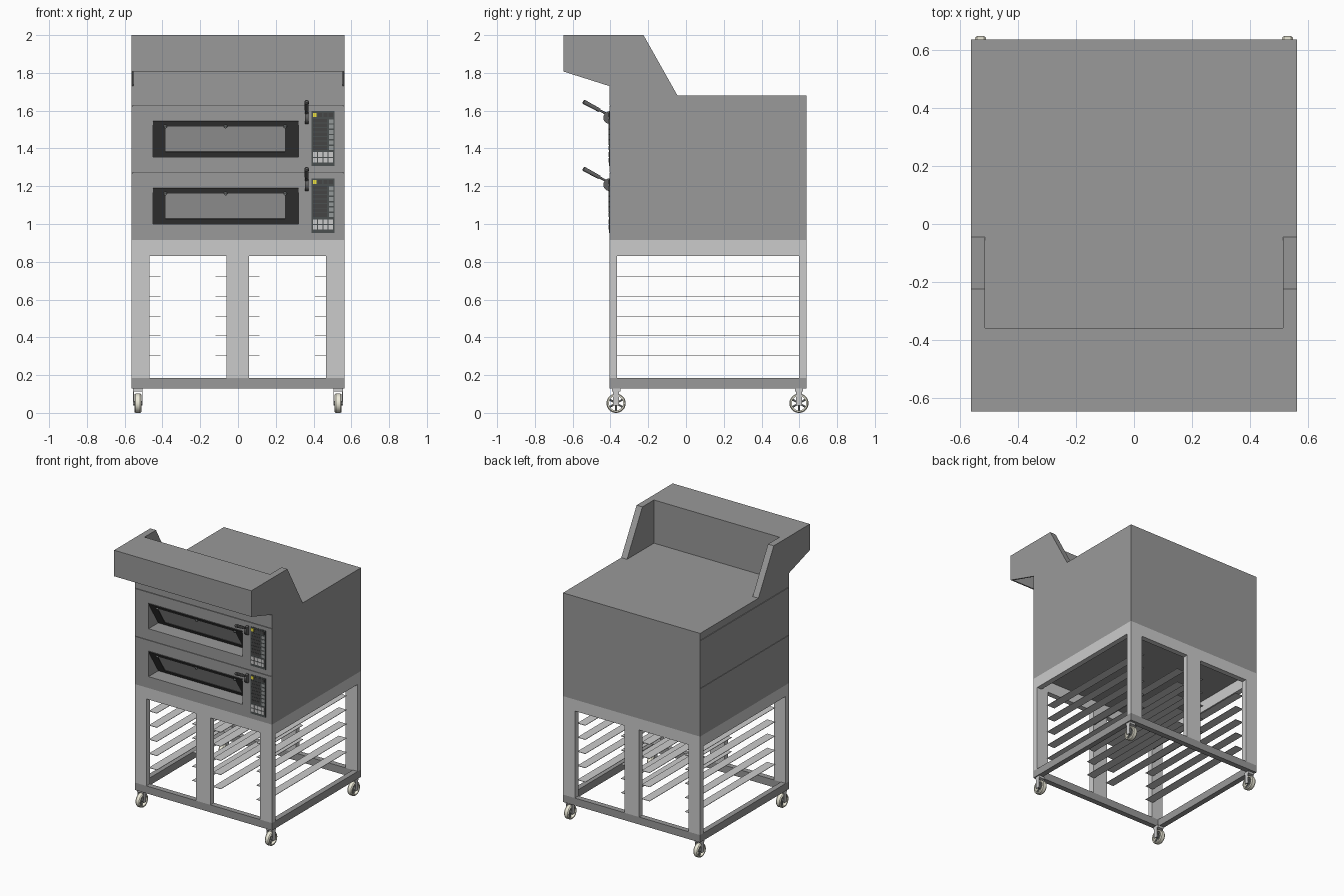
import bpy, bmesh, math
from mathutils import Matrix, Vector

if "Cube" in bpy.data.objects:
    bpy.data.objects.remove(bpy.data.objects["Cube"])


def material(name, r, g, b):
    m = bpy.data.materials.new(name)
    m.diffuse_color = (r, g, b, 1)
    m.use_nodes = True
    m.node_tree.nodes["Principled BSDF"].inputs["Base Color"].default_value = m.diffuse_color
    return m


STEEL = material("steel", 0.32, 0.32, 0.32)
LIGHT = material("light_steel", 0.54, 0.54, 0.54)
DARK = material("dark_frame", 0.06, 0.06, 0.06)
PANEL = material("panel_black", 0.07, 0.08, 0.08)
GLASS = material("glass_grey", 0.8, 0.8, 0.8)
GREY = material("mid_grey", 0.12, 0.12, 0.12)
BUTTON = material("button_grey", 0.3, 0.32, 0.32)
KEY = material("key_light", 0.6, 0.6, 0.6)
YELLOW = material("yellow", 0.85, 0.75, 0.05)
CREAM = material("cream_tyre", 0.85, 0.83, 0.7)


def finish(name, bm, mat, smooth=False):
    bmesh.ops.recalc_face_normals(bm, faces=bm.faces)
    me = bpy.data.meshes.new(name)
    bm.to_mesh(me)
    bm.free()
    ob = bpy.data.objects.new(name, me)
    bpy.context.collection.objects.link(ob)
    me.materials.append(mat)
    if smooth:
        bpy.ops.object.select_all(action='DESELECT')
        ob.select_set(True)
        bpy.context.view_layer.objects.active = ob
        bpy.ops.object.shade_smooth_by_angle(angle=math.radians(35))
    return ob


def boxes(name, bounds, mat, frame=Matrix()):
    """One mesh from boxes given as (x0, x1, y0, y1, z0, z1)."""
    bm = bmesh.new()
    for x0, x1, y0, y1, z0, z1 in bounds:
        m = Matrix.Translation(((x0 + x1) / 2, (y0 + y1) / 2, (z0 + z1) / 2))
        m = frame @ m @ Matrix.Diagonal((x1 - x0, y1 - y0, z1 - z0, 1))
        bmesh.ops.create_cube(bm, size=1, matrix=m)
    return finish(name, bm, mat)


def prism(name, yz, spans, mat):
    """Extrude a (y, z) profile over each x span."""
    bm = bmesh.new()
    for x0, x1 in spans:
        f = bm.faces.new([bm.verts.new((x0, y, z)) for y, z in yz])
        g = bmesh.ops.extrude_face_region(bm, geom=[f])["geom"]
        vs = [v for v in g if isinstance(v, bmesh.types.BMVert)]
        bmesh.ops.translate(bm, verts=vs, vec=(x1 - x0, 0, 0))
    return finish(name, bm, mat)


def rods(name, parts, mat, seg=16):
    """One mesh from cones/cylinders given as (start, end, r0, r1)."""
    bm = bmesh.new()
    for a, b, r0, r1 in parts:
        a, b = Vector(a), Vector(b)
        d = b - a
        m = Matrix.Translation((a + b) / 2) @ d.to_track_quat('Z', 'Y').to_matrix().to_4x4()
        bmesh.ops.create_cone(bm, cap_ends=True, segments=seg, radius1=r0,
                              radius2=r1, depth=d.length, matrix=m)
    return finish(name, bm, mat, True)


def ring(name, centre, profile, mat, seg=32):
    """Lathe a closed (radius, x) profile around the x axis."""
    bm = bmesh.new()
    rows = []
    for i in range(seg):
        a = 2 * math.pi * i / seg
        rows.append([bm.verts.new(Vector(centre) + Vector((x, r * math.cos(a), r * math.sin(a))))
                     for r, x in profile])
    n = len(profile)
    for i in range(seg):
        p, q = rows[i], rows[(i + 1) % seg]
        for j in range(n):
            k = (j + 1) % n
            bm.faces.new((p[j], p[k], q[k], q[j]))
    return finish(name, bm, mat, True)


W, F, B = 0.5625, -0.405, 0.638      # half width, front, back of the oven
H = -0.648                           # front of the hood

# Seam fillers between the decks, top section and cover sheets
boxes("deck_seams", [(-W + 0.006, W - 0.006, F + 0.006, B - 0.004, z - 0.008, z + 0.008)
                     for z in (1.27, 1.626)], DARK)
boxes("oven_top", [(-W, W, F, B, 1.628, 1.68)], STEEL)
boxes("right_cover", [(W - 0.004, W, F + 0.004, B, 0.915, 1.68)], STEEL)
boxes("back_cover", [(-W, W, B - 0.003, B, 0.915, 1.68)], STEEL)

for deck, dz, z0 in (("upper", 0.0, 1.272), ("lower", -0.355, 0.915)):
    # Deck housing with a wedge-shaped door recess
    body = boxes(deck + "_deck", [(-W, W, F, B, z0, 1.624 + dz)], STEEL)
    cut = prism("cutter", [(-0.45, 1.545 + dz), (F, 1.545 + dz),
                           (-0.285, 1.355 + dz), (-0.45, 1.355 + dz)], [(-0.45, 0.32)], DARK)
    cut.hide_render = True
    mod = body.modifiers.new("recess", 'BOOLEAN')
    mod.operation, mod.object, mod.solver = 'DIFFERENCE', cut, 'EXACT'
    bpy.context.view_layer.objects.active = body
    bpy.ops.object.modifier_apply(modifier=mod.name)
    bpy.data.objects.remove(cut)

    # Sloping door: local y runs up the slope, local z points outward
    v = Vector((0, -0.12, 0.19))
    L = v.length
    v.normalize()
    n = Vector((1, 0, 0)).cross(v)
    frame = Matrix(((1, 0, 0, 0), (0, v.y, n.y, -0.285),
                    (0, v.z, n.z, 1.355 + dz), (0, 0, 0, 1)))
    lo, hi, t0, t1 = 0.035, L - 0.03, -0.004, 0.005
    boxes(deck + "_door_frame", [(-0.45, -0.385, 0, L, t0, t1), (0.25, 0.32, 0, L, t0, t1),
                                 (-0.385, 0.25, 0, lo, t0, t1),
                                 (-0.385, 0.25, hi, L, t0, t1)], DARK, frame)
    boxes(deck + "_door_glass", [(-0.385, 0.25, lo, hi, t0, 0.002)], GLASS, frame)
    rods(deck + "_door_studs", [(frame @ Vector((x, hi, 0)), frame @ Vector((x, hi, 0.012)),
                                 0.01, 0.008) for x in (-0.385, -0.065, 0.25)], BUTTON)

    # Control panel with display, side keys and bottom keypad
    boxes(deck + "_control_panel", [(0.39, 0.512, F - 0.003, F + 0.002,
                                     1.308 + dz, 1.597 + dz)], PANEL)
    y0, y1 = F - 0.006, F - 0.002
    boxes(deck + "_lamp", [(0.396, 0.416, y0, y1, 1.566 + dz, 1.588 + dz)], YELLOW)
    boxes(deck + "_display", [(0.396, 0.472, y0 + 0.001, y1, 1.393 + 0.024 * i + dz,
                               1.413 + 0.024 * i + dz) for i in range(7)]
          + [(0.424 + 0.028 * i, 0.446 + 0.028 * i, y0 + 0.001, y1,
              1.566 + dz, 1.588 + dz) for i in range(3)], DARK)
    boxes(deck + "_side_keys", [(0.481, 0.505, y0, y1, 1.393 + 0.028 * i + dz,
                                 1.414 + 0.028 * i + dz) for i in range(6)], BUTTON)
    boxes(deck + "_keypad", [(0.396 + 0.028 * i, 0.419 + 0.028 * i, y0, y1,
                              1.326 + 0.03 * j + dz, 1.35 + 0.03 * j + dz)
                             for i in range(4) for j in range(2)], KEY)

    # Door lever
    hx, z = 0.363, 1.563 + dz
    rods(deck + "_lever_hub", [((hx - 0.009, F, z), (hx + 0.009, F, z), 0.033, 0.033)], GREY, 24)
    rods(deck + "_lever_grip", [((hx, -0.415, z + 0.017), (hx, -0.47, z + 0.045), 0.006, 0.006),
                                ((hx, -0.458, z + 0.039), (hx, -0.54, z + 0.083), 0.01, 0.012),
                                ((hx, -0.54, z + 0.083), (hx, -0.545, z + 0.0857), 0.012, 0.007)], GREY)

# Extraction hood: thin shell open underneath, thick side cheeks behind
prism("hood_side_plates", [(F, 1.68), (-0.045, 1.68), (-0.225, 2), (H, 2),
                           (H, 1.807), (F, 1.73)],
      [(-W, -W + 0.01), (W - 0.01, W)], STEEL)
prism("hood_cheeks", [(F, 1.68), (-0.045, 1.68), (-0.225, 2), (F, 2)],
      [(-W + 0.01, -0.515), (0.515, W - 0.01)], STEEL)
boxes("hood_shell", [(-W + 0.01, W - 0.01, H, H + 0.01, 1.807, 2),
                     (-W + 0.01, W - 0.01, H + 0.01, F, 1.99, 2),
                     (-0.515, 0.515, F, -0.36, 1.68, 2)], STEEL)

# Stand: posts and top band
T = 0.04
ends = ((F, F + T), (B - T, B))
stand = [(-W, W, y0, y1, 0.83, 0.915) for y0, y1 in ends]
stand += [(x0, x1, F + T, B - T, 0.83, 0.915) for x0, x1 in ((-W, -W + T), (W - T, W))]
stand += [(x0, x1, y0, y1, 0.185, 0.83) for y0, y1 in ends
          for x0, x1 in ((-W, -0.468), (-0.062, 0.058), (0.465, W))]
boxes("stand_frame", stand, LIGHT)
boxes("stand_base", [(-W, W, y0, y1, 0.13, 0.185) for y0, y1 in ends]
      + [(x0, x1, F + T, B - T, 0.13, 0.185) for x0, x1 in ((-W, -W + T), (W - T, W))], STEEL)

# Tray runners
boxes("tray_runners", [(x0, x1, F + T, B - T, 0.301 + 0.105 * i, 0.304 + 0.105 * i)
                       for i in range(5)
                       for x0, x1 in ((-0.475, -0.41), (-0.12, -0.055),
                                      (0.05, 0.115), (0.407, 0.472))], LIGHT)

# Castors: tyre, spokes, hub and fork
for sx in (-1, 1):
    for end, y in (("front", -0.37), ("back", 0.598)):
        c = Vector((sx * 0.53, y, 0.051))
        tag = end + ("_left" if sx < 0 else "_right")
        ring("tyre_" + tag, c, [(0.038, -0.019), (0.046, -0.019), (0.051, -0.012),
                                (0.051, 0.012), (0.046, 0.019), (0.038, 0.019)], CREAM)
        parts = [(c - Vector((0.024, 0, 0)), c + Vector((0.024, 0, 0)), 0.012, 0.012)]
        for k in range(6):
            a = math.radians(30 + 60 * k)
            parts.append((c, c + Vector((0, math.cos(a), math.sin(a))) * 0.04, 0.005, 0.005))
        rods("wheel_spokes_" + tag, parts, BUTTON, 10)
        boxes("fork_" + tag, [(c.x - 0.025, c.x - 0.021, y - 0.016, y + 0.016, 0.04, 0.12),
                              (c.x + 0.021, c.x + 0.025, y - 0.016, y + 0.016, 0.04, 0.12),
                              (c.x - 0.025, c.x + 0.025, y - 0.022, y + 0.022, 0.114, 0.131)], LIGHT)
